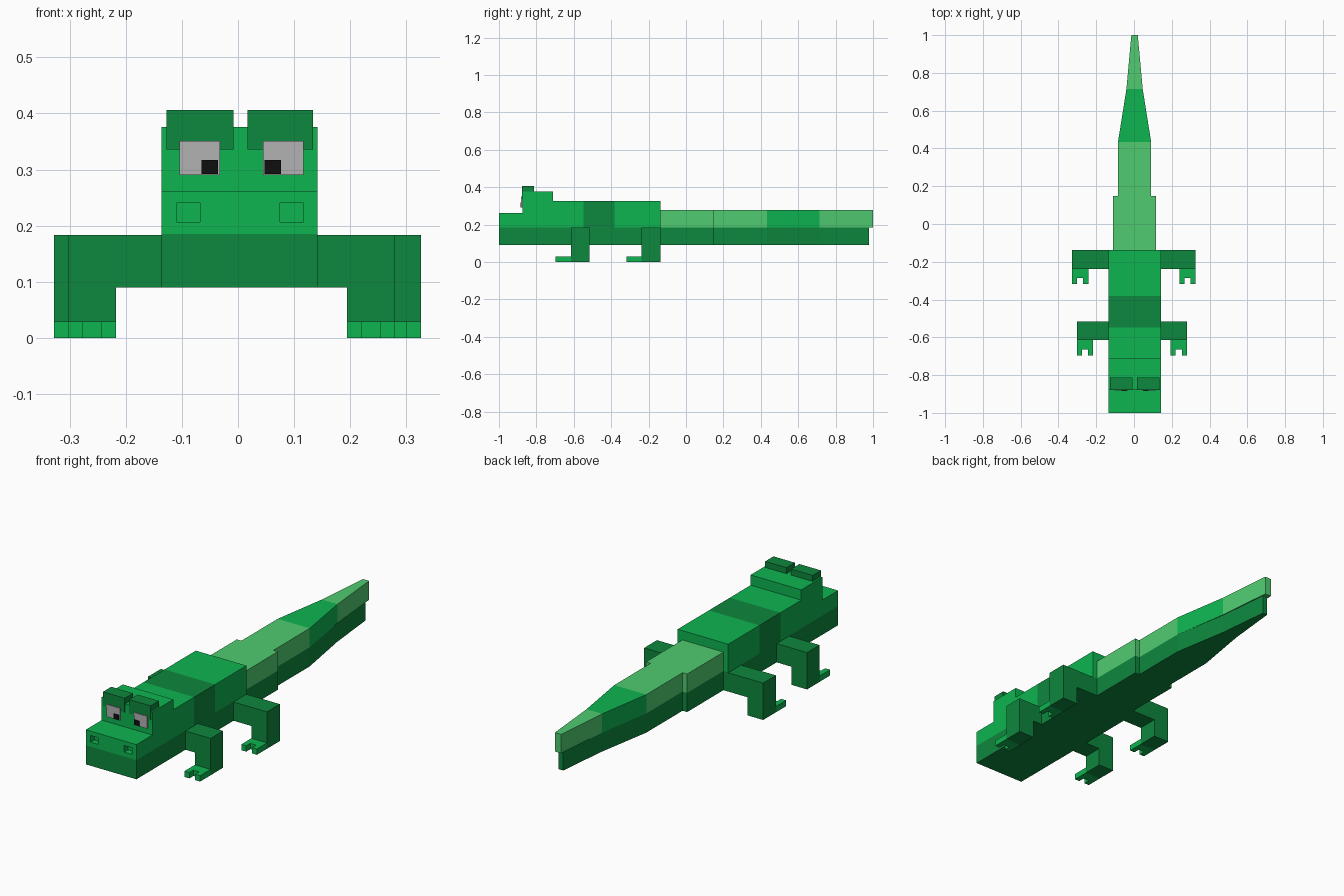
import bpy, bmesh

if "Cube" in bpy.data.objects:
    bpy.data.objects.remove(bpy.data.objects["Cube"])

CX = 0.003  # the body sits slightly right of centre


def material(name, rgb):
    m = bpy.data.materials.new(name)
    lin = [((c / 255 + 0.055) / 1.055) ** 2.4 if c > 10 else c / 255 / 12.92 for c in rgb]
    m.diffuse_color = (*lin, 1)
    m.use_nodes = True
    m.node_tree.nodes["Principled BSDF"].inputs["Base Color"].default_value = m.diffuse_color
    return m


GREEN = material("green", (14, 181, 81))
DARK = material("dark_green", (13, 135, 61))
LIGHT = material("light_green", (80, 203, 112))
GREY = material("eye_grey", (178, 178, 178))
BLACK = material("pupil_black", (15, 15, 15))


def prism(name, pts, a, b, mat, axis="z"):
    """Extrude a 2D outline from a to b: (x, y) along z, or (x, z) along y."""
    bm = bmesh.new()
    place = (lambda u, v, w: (u, v, w)) if axis == "z" else (lambda u, v, w: (u, w, v))
    lo = [bm.verts.new(place(u, v, a)) for u, v in pts]
    hi = [bm.verts.new(place(u, v, b)) for u, v in pts]
    bm.faces.new(lo)
    bm.faces.new(hi)
    n = len(pts)
    for i in range(n):
        j = (i + 1) % n
        bm.faces.new((lo[i], lo[j], hi[j], hi[i]))
    bmesh.ops.recalc_face_normals(bm, faces=bm.faces)
    me = bpy.data.meshes.new(name)
    bm.to_mesh(me)
    bm.free()
    ob = bpy.data.objects.new(name, me)
    bpy.context.collection.objects.link(ob)
    if mat:
        me.materials.append(mat)
    return ob


def box(name, x0, x1, y0, y1, z0, z1, mat):
    return prism(name, [(x0, y0), (x1, y0), (x1, y1), (x0, y1)], z0, z1, mat)


def taper(name, y0, w0, y1, w1, z0, z1, mat):
    pts = [(CX - w0, y0), (CX + w0, y0), (CX + w1, y1), (CX - w1, y1)]
    return prism(name, pts, z0, z1, mat)


# Trunk: dark belly and lower jaw, green back with a dark band
L, R = -0.136, 0.142
MID = 0.185
box("belly_and_lower_jaw", L, R, -1, -0.137, 0.09, MID, DARK)
box("neck", L, R, -0.71, -0.547, MID, 0.325, GREEN)
box("back_band", L, R, -0.547, -0.382, MID, 0.325, DARK)
box("rear_back", L, R, -0.382, -0.137, MID, 0.325, GREEN)
box("head", L, R, -0.875, -0.71, MID, 0.376, GREEN)
snout = box("snout", L, R, -1, -0.875, MID, 0.262, GREEN)

# Nostril recesses
for i, (x0, x1) in enumerate([(-0.11, -0.068), (0.075, 0.117)]):
    cutter = box(f"nostril_cutter_{i}", x0, x1, -1.05, -0.97, 0.207, 0.24, GREEN)
    cutter.hide_render = True
    cutter.hide_viewport = True
    mod = snout.modifiers.new("nostril", "BOOLEAN")
    mod.operation = "DIFFERENCE"
    mod.solver = "EXACT"
    mod.object = cutter

# Brows, eyes and pupils
for side, brow, eye, pupil in [
    ("left", (-0.127, -0.008), (-0.104, -0.032), (-0.065, -0.036)),
    ("right", (0.017, 0.134), (0.045, 0.117), (0.047, 0.077)),
]:
    box(f"brow_{side}", *brow, -0.878, -0.813, 0.336, 0.406, DARK)
    box(f"eye_{side}", *eye, -0.882, -0.87, 0.29, 0.351, GREY)
    box(f"pupil_{side}", *pupil, -0.885, -0.88, 0.292, 0.317, BLACK)

# Tail: stacked upper and lower segments narrowing to the tip
stations = [
    (-0.137, 0.113, 0.148, 0.113, LIGHT),
    (0.148, 0.088, 0.433, 0.088, LIGHT),
    (0.433, 0.088, 0.715, 0.043, GREEN),
    (0.715, 0.043, 1.0, 0.017, LIGHT),
]
for i, (y0, w0, y1, w1, mat) in enumerate(stations):
    taper(f"tail_top_{i}", y0, w0, y1, w1, MID, 0.279, mat)
    end, we = (0.978, 0.013) if i == 3 else (y1, w1 - (0.003 if i == 2 else 0))
    taper(f"tail_bottom_{i}", y0, w0 - (0.003 if i == 3 else 0), end, we, 0.09, MID, DARK)

# Legs: bent profile plus a two-toed foot
for name, xl, xr, y0, y1, foot in [
    ("front", -0.303, 0.28, -0.615, -0.517, -0.697),
    ("back", -0.328, 0.326, -0.238, -0.137, -0.317),
]:
    for side, s, xo in (("left", 1, xl), ("right", -1, xr)):
        inner = L if s > 0 else R
        xi = xo + s * 0.086
        prism(f"{name}_leg_{side}",
              [(xo, 0), (xi, 0), (xi, 0.09), (inner, 0.09), (inner, 0.183), (xo, 0.183)],
              y0, y1, DARK, "y")
        a, b = xo + s * 0.027, xi - s * 0.027
        notch = foot + 0.032
        prism(f"{name}_foot_{side}",
              [(xo, y0), (xo, foot), (a, foot), (a, notch), (b, notch),
               (b, foot), (xi, foot), (xi, y0)],
              0, 0.029, GREEN)
